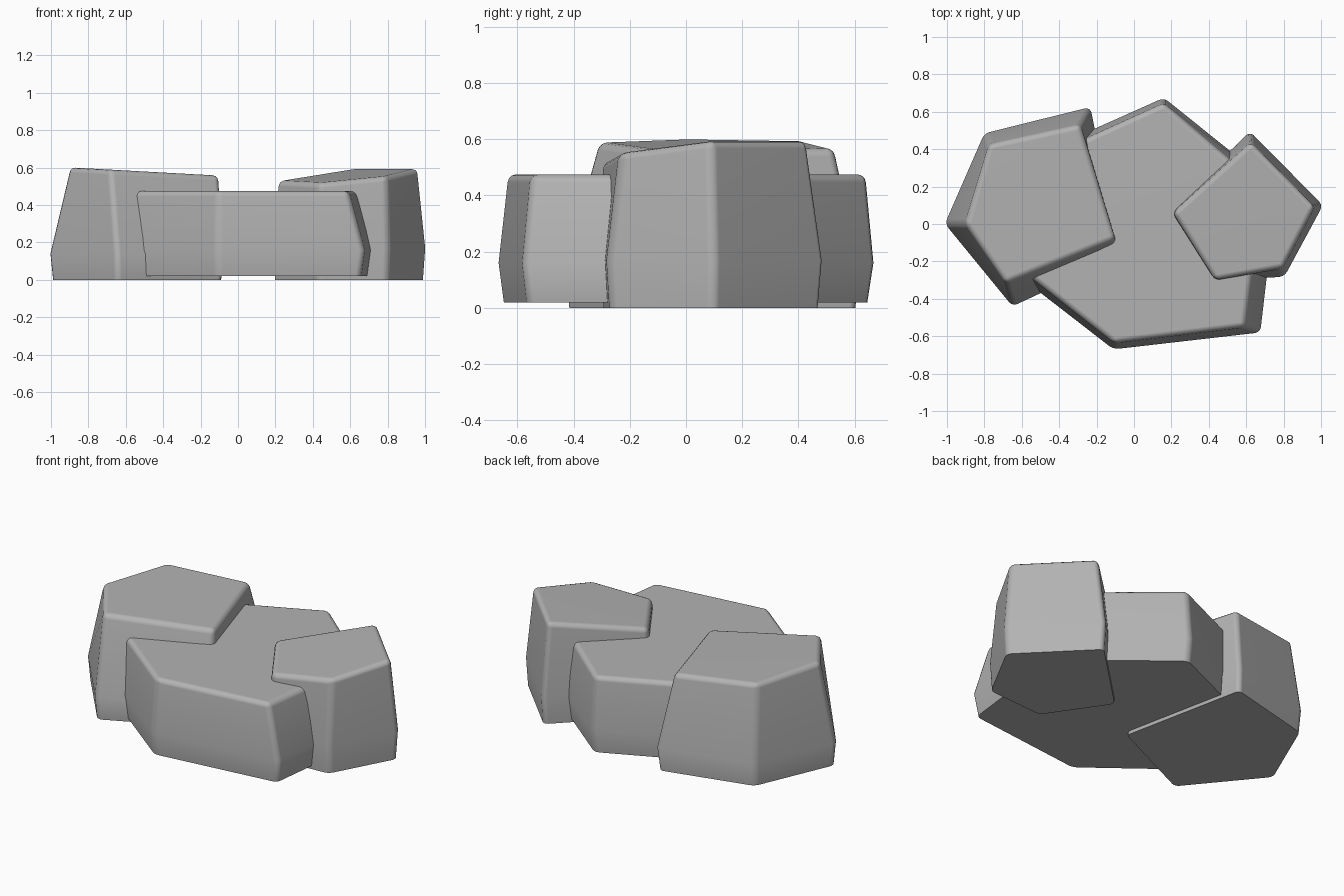
import bpy
import bmesh
import math

cube = bpy.data.objects.get("Cube")
if cube:
    bpy.data.objects.remove(cube, do_unlink=True)

stone = bpy.data.materials.new("stone_grey")
stone.use_nodes = True
stone.diffuse_color = (0.45, 0.45, 0.45, 1)
bsdf = stone.node_tree.nodes["Principled BSDF"]
bsdf.inputs["Base Color"].default_value = stone.diffuse_color
bsdf.inputs["Roughness"].default_value = 0.9


def rock(name, belly, top, base_z, belly_z, top_height, taper=0.97, bevel=0.028):
    """Faceted boulder: base, belly and top rings, softened except at the ground."""
    n = len(belly)
    cx = sum(p[0] for p in belly) / n
    cy = sum(p[1] for p in belly) / n
    bm = bmesh.new()
    base = [bm.verts.new((cx + (x - cx) * taper, cy + (y - cy) * taper, base_z)) for x, y in belly]
    middle = [bm.verts.new((x, y, belly_z)) for x, y in belly]
    crown = [bm.verts.new((x, y, top_height(x, y))) for x, y in top]
    bm.faces.new(base)
    bm.faces.new(crown)
    for low, high in ((base, middle), (middle, crown)):
        for i in range(n):
            j = (i + 1) % n
            bm.faces.new((low[i], low[j], high[j], high[i]))
    bmesh.ops.recalc_face_normals(bm, faces=bm.faces)
    # Round the corners and the top rim; the belly stays a soft bend
    ring = set(middle)
    ground = set(base)
    soft = [e for e in bm.edges if not (set(e.verts) <= ring or set(e.verts) <= ground)]
    bmesh.ops.bevel(bm, geom=soft, offset=bevel, offset_type='OFFSET',
                    segments=3, profile=0.5, affect='EDGES', clamp_overlap=True)
    mesh = bpy.data.meshes.new(name)
    bm.to_mesh(mesh)
    bm.free()
    mesh.materials.append(stone)
    obj = bpy.data.objects.new(name, mesh)
    bpy.context.collection.objects.link(obj)
    bpy.ops.object.select_all(action='DESELECT')
    obj.select_set(True)
    bpy.context.view_layer.objects.active = obj
    bpy.ops.object.shade_smooth_by_angle(angle=math.radians(40))
    weighted = obj.modifiers.new("even_shading", 'WEIGHTED_NORMAL')
    weighted.keep_sharp = True
    return obj


# Large rock with a gently sloping top
rock("right_rock",
     [(-1.01, 0), (-0.65, -0.44), (-0.07, -0.17), (-0.235, 0.625), (-0.8, 0.485)],
     [(-0.9, 0), (-0.685, -0.315), (-0.1, -0.08), (-0.29, 0.53), (-0.775, 0.425)],
     0, 0.14, lambda x, y: 0.6 - 0.055 * (x + 0.88))

# Small rock tilted down towards the middle
rock("left_rock",
     [(1.01, 0.1), (0.62, 0.495), (0.175, 0.06), (0.425, -0.305), (0.805, -0.28)],
     [(0.965, 0.09), (0.625, 0.435), (0.21, 0.06), (0.435, -0.3), (0.795, -0.235)],
     0, 0.17, lambda x, y: 0.595 - 0.085 * (1.05 - x - y))

# Flat slab running between the two
rock("middle_slab",
     [(-0.11, -0.67), (0.675, -0.58), (0.765, 0.19), (0.16, 0.675), (-0.5, 0.38), (-0.6, -0.29)],
     [(-0.105, -0.635), (0.59, -0.55), (0.69, 0.19), (0.16, 0.645), (-0.47, 0.36), (-0.57, -0.27)],
     0.02, 0.16, lambda x, y: 0.475)
